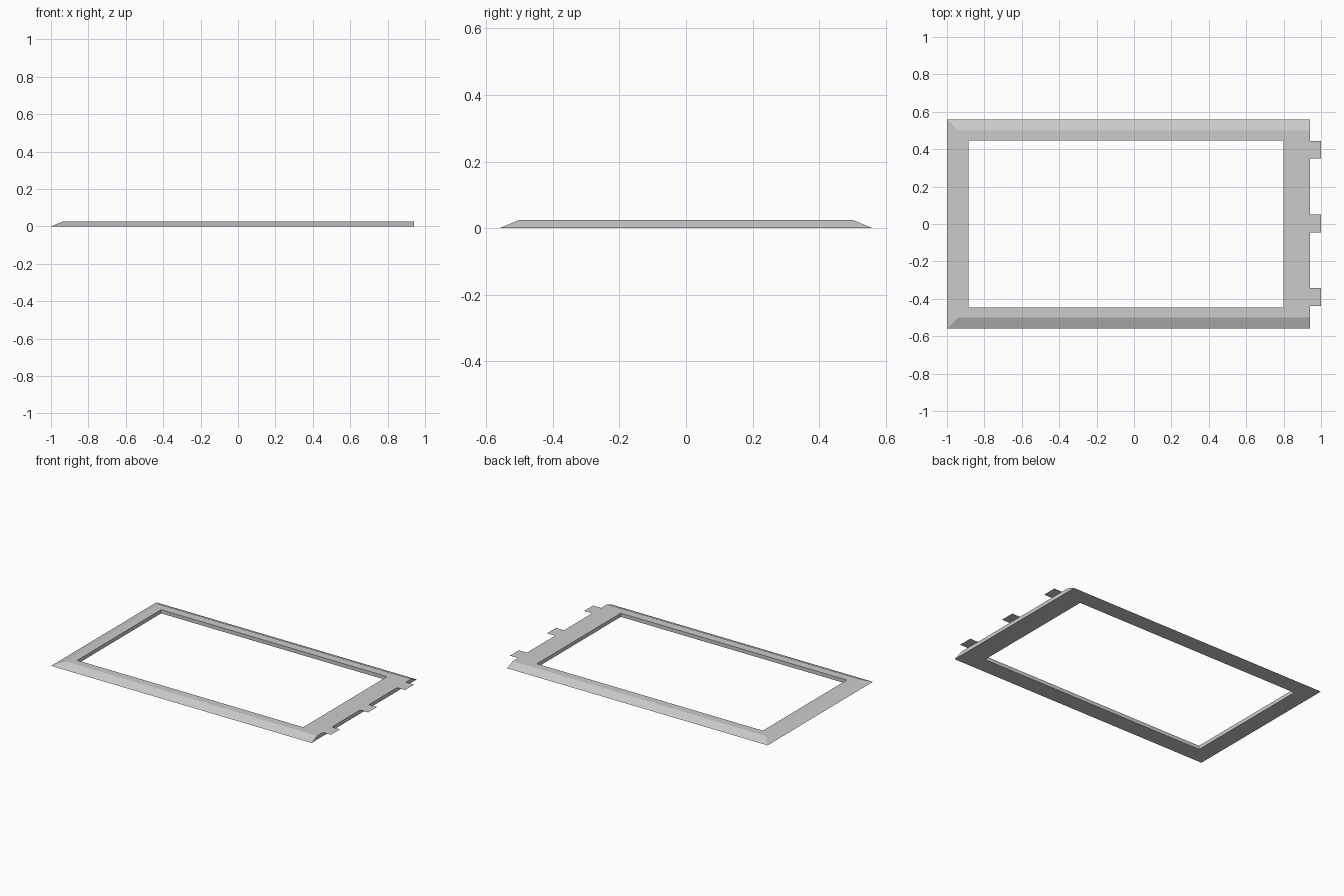
import bpy, bmesh

if "Cube" in bpy.data.objects:
    bpy.data.objects.remove(bpy.data.objects["Cube"])

H = 0.025  # frame height


def make_object(name, bm):
    mesh = bpy.data.meshes.new(name)
    bm.to_mesh(mesh)
    bm.free()
    obj = bpy.data.objects.new(name, mesh)
    bpy.context.collection.objects.link(obj)
    return obj


def rect(bm, x0, x1, y, z):
    return [bm.verts.new(p) for p in
            ((x0, -y, z), (x1, -y, z), (x1, y, z), (x0, y, z))]


# Bezel frame: four rectangular loops bridged into a closed ring,
# sloped on three outer sides and upright on the right
bm = bmesh.new()
loops = [rect(bm, -1.0, 0.94, 0.56, 0),
         rect(bm, -0.94, 0.94, 0.50, H),
         rect(bm, -0.885, 0.798, 0.446, H),
         rect(bm, -0.885, 0.798, 0.446, 0)]
for i, a in enumerate(loops):
    b = loops[(i + 1) % 4]
    for j in range(4):
        k = (j + 1) % 4
        bm.faces.new((a[j], a[k], b[k], b[j]))
bmesh.ops.recalc_face_normals(bm, faces=bm.faces)
make_object("bezel_frame", bm)

# Paper-thin tabs flush with the top of the right edge
for name, y in (("front_tab", -0.391), ("middle_tab", 0.003), ("back_tab", 0.397)):
    bm = bmesh.new()
    bm.faces.new([bm.verts.new(p) for p in
                  ((0.94, y - 0.048, H), (1.0, y - 0.048, H),
                   (1.0, y + 0.048, H), (0.94, y + 0.048, H))])
    make_object(name, bm)
